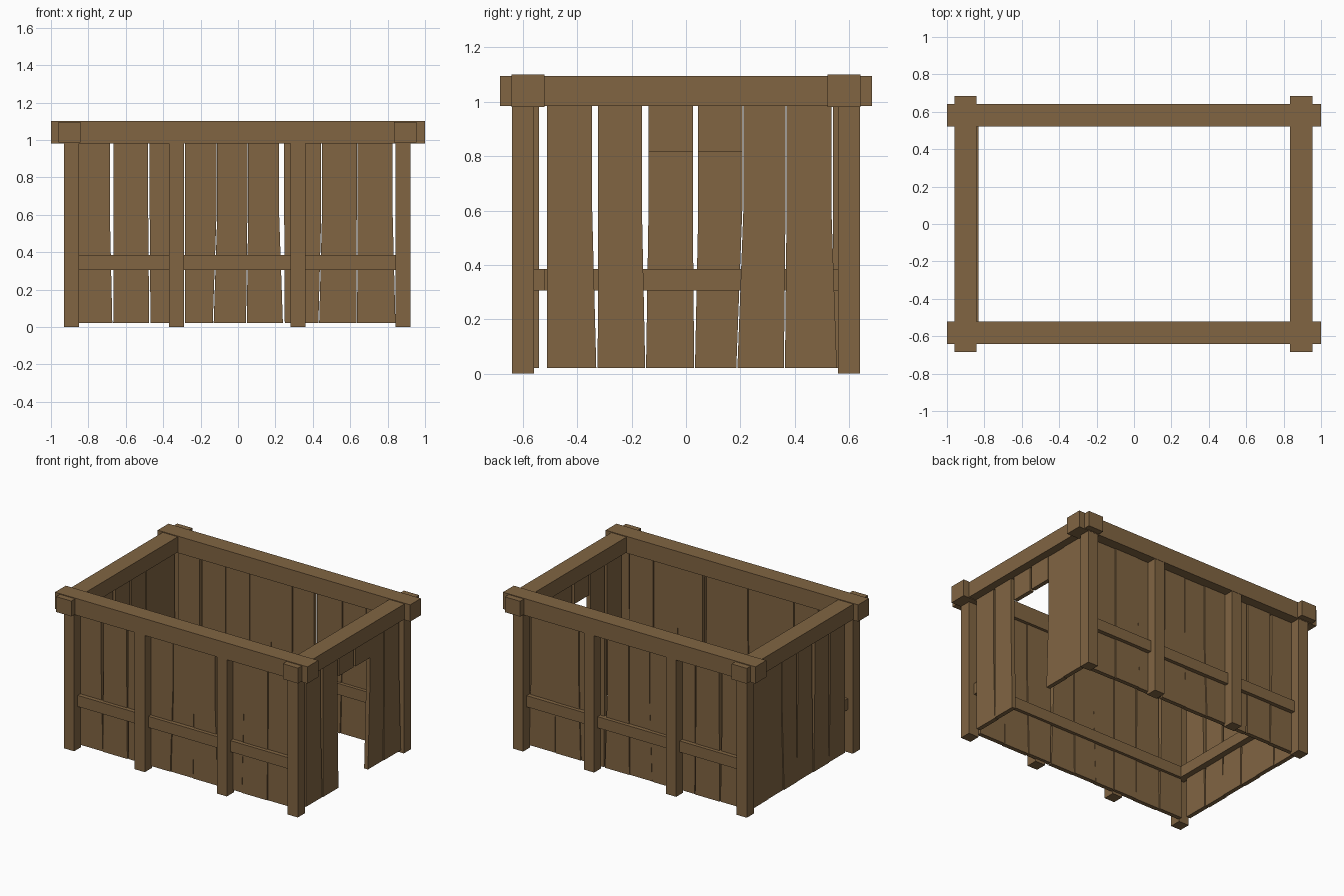
import bpy, bmesh

if "Cube" in bpy.data.objects:
    bpy.data.objects.remove(bpy.data.objects["Cube"])

wood = bpy.data.materials.new("brown_wood")
wood.diffuse_color = (0.22, 0.13, 0.055, 1)
wood.use_nodes = True
wood.node_tree.nodes["Principled BSDF"].inputs["Base Color"].default_value = wood.diffuse_color


def finish(name, bm):
    bmesh.ops.recalc_face_normals(bm, faces=bm.faces)
    me = bpy.data.meshes.new(name)
    bm.to_mesh(me)
    bm.free()
    me.materials.append(wood)
    ob = bpy.data.objects.new(name, me)
    bpy.context.collection.objects.link(ob)
    return ob


def box(name, x0, x1, y0, y1, z0, z1):
    bm = bmesh.new()
    bmesh.ops.create_cube(bm, size=1)
    for v in bm.verts:
        v.co = (x0 + (v.co.x + .5) * (x1 - x0),
                y0 + (v.co.y + .5) * (y1 - y0),
                z0 + (v.co.z + .5) * (z1 - z0))
    return finish(name, bm)


def plank(name, top, bottom, depth, along_x, z_low=0.02):
    """Board that is straight above its knee and splays below it."""
    knee, z_top = 0.6, 1.0

    def edge(i, z):
        t = max(0, (knee - z) / (knee - 0.02))
        return top[i] + (bottom[i] - top[i]) * t

    levels = [z_low] + ([knee] if z_low < knee else []) + [z_top]
    outline = [(edge(0, z), z) for z in levels]
    outline += [(edge(1, z), z) for z in reversed(levels)]
    bm = bmesh.new()
    rings = []
    for d in depth:
        rings.append([bm.verts.new((a, d, z) if along_x else (d, a, z))
                      for a, z in outline])
    n = len(outline)
    bm.faces.new(rings[0])
    bm.faces.new(rings[1][::-1])
    for i in range(n):
        j = (i + 1) % n
        bm.faces.new((rings[0][i], rings[0][j], rings[1][j], rings[1][i]))
    return finish(name, bm)


# (top left, top right, bottom left, bottom right) of each board
LONG = [(-.855, -.685, -.855, -.672), (-.665, -.48, -.667, -.475),
        (-.472, -.288, -.468, -.288), (-.284, -.115, -.284, -.135),
        (-.111, .05, -.13, .043), (.054, .22, .047, .24),
        (.247, .445, .25, .43), (.449, .635, .434, .633), (.639, .827, .637, .842)]
SHORT = [(-.512, -.345, -.512, -.33), (-.323, -.162, -.325, -.15),
         (-.138, .025, -.147, .03), (.045, .207, .033, .185),
         (.211, .366, .189, .36), (.37, .535, .364, .555)]

# Long walls: top beam, posts, rail and boards, front and back
for s, side in ((-1, "front"), (1, "back")):
    def ys(a, b):
        return sorted((s * a, s * b))
    box(side + "_top_beam", -1, 1, *ys(.52, .642), .98, 1.10)
    for x in (-.93, -.37, .28, .842):
        kind = "corner" if abs(x) > .5 else "middle"
        box(f"{side}_{kind}_post", x, x + .08, *ys(.56, .64), 0, 1.0)
    box(side + "_rail", -.88, .88, *ys(.52, .60), .305, .385)
    for i, (a, b, c, d) in enumerate(LONG):
        off = .004 * (i % 2)
        plank(side + "_board", (a, b), (c, d), ys(.54 + off, .57 + off), True)

# Short walls: top beam and boards; the right one has a doorway
for s, side in ((-1, "left"), (1, "right")):
    def xs(a, b):
        return sorted((s * a - .003, s * b - .003))
    box(side + "_top_beam", *xs(.838, .958), -.685, .685, .985, 1.095)
    for i, (a, b, c, d) in enumerate(SHORT):
        off = .004 * (i % 2)
        header = side == "right" and i in (2, 3)
        plank(side + ("_door_header_board" if header else "_board"),
              (a, b), (c, d), xs(.87 + off, .90 + off), False,
              .815 if header else .02)

# Inner rail of the left wall
box("left_rail", -.89, -.832, -.56, .56, .305, .385)
